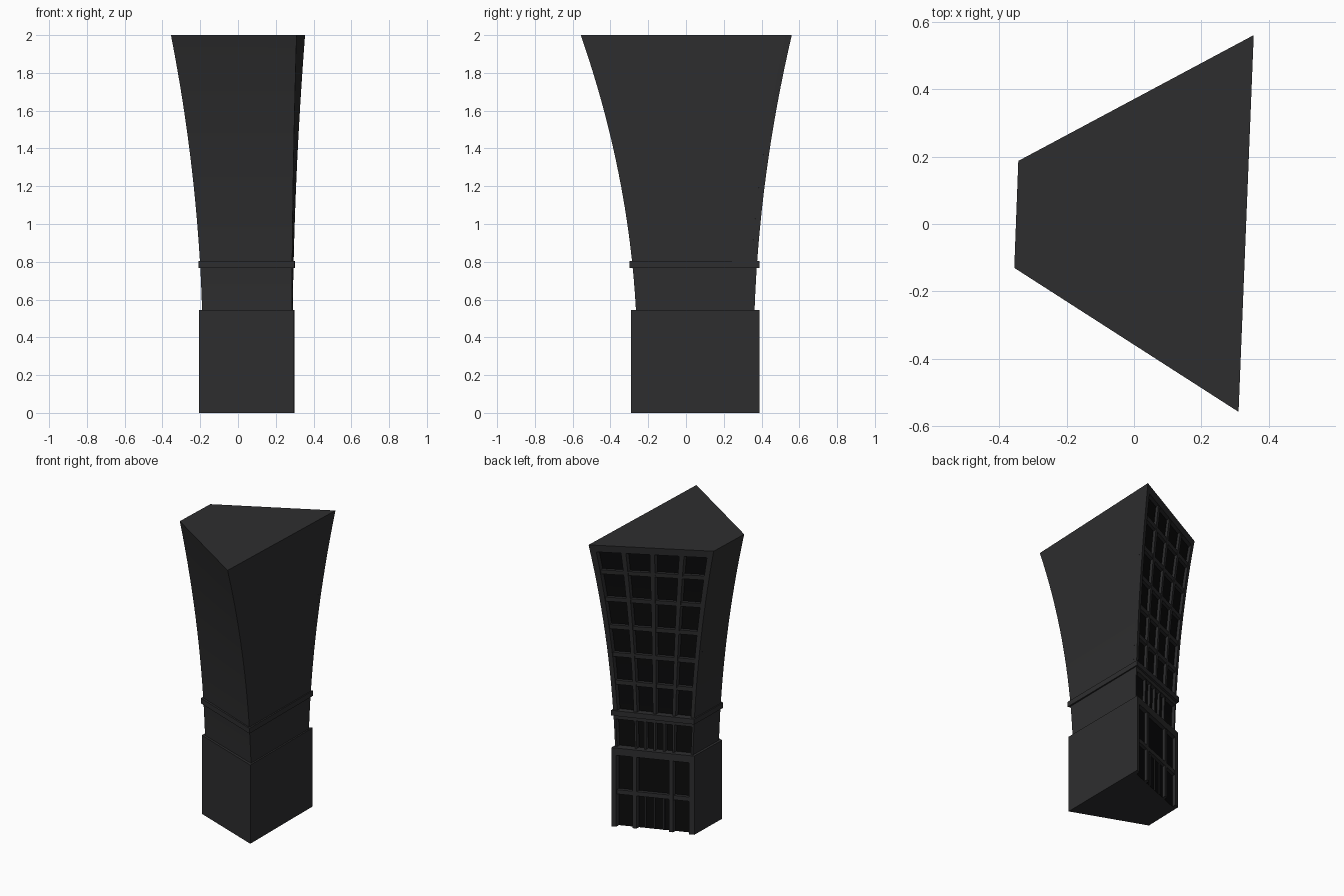
import bpy, bmesh
from mathutils import Vector

if "Cube" in bpy.data.objects:
    bpy.data.objects.remove(bpy.data.objects["Cube"])

DEPTH = 0.03   # how far the glass sits behind the frame


def material(name, v):
    m = bpy.data.materials.new(name)
    m.diffuse_color = (v, v, v * 1.05, 1)
    m.use_nodes = True
    m.node_tree.nodes["Principled BSDF"].inputs["Base Color"].default_value = m.diffuse_color
    return m


STONE = material("dark_stone", 0.027)
GLASS = material("black_glass", 0.0035)


# Four-cornered floor plans: front left, front right, back right, back left
BASE = [(-0.207, -0.10), (0.297, -0.29), (0.30, 0.39), (-0.20, 0.195)]
NECK = [(-0.19, -0.09), (0.285, -0.265), (0.29, 0.363), (-0.183, 0.185)]
ROOF = [(-0.355, -0.13), (0.31, -0.557), (0.355, 0.56), (-0.343, 0.187)]
BAND = [(-0.21, -0.106), (0.298, -0.30), (0.302, 0.39), (-0.203, 0.20)]


def base_plan(z):
    return [Vector((x, y, z)) for x, y in BASE]


def band_plan(z):
    return [Vector((x, y, z)) for x, y in BAND]


def tower_plan(z):
    # flares out in a gentle parabola
    t = (z - 0.545) / 1.455
    f = 0.27 * t + 0.73 * t * t
    return [Vector((*a, z)).lerp(Vector((*b, z)), f) for a, b in zip(NECK, ROOF)]


def back_point(plan, u, z, d):
    # point on the glazed back wall: u across, d inward
    a, b, c, e = plan(z)
    right = c + (b - c).normalized() * d
    left = e + (a - e).normalized() * d
    return right.lerp(left, u)


def loft(bm, rings, glazed=False):
    loops = [[bm.verts.new(p) for p in r] for r in rings]
    for lo, hi in zip(loops, loops[1:]):
        for i in range(4):
            j = (i + 1) % 4
            f = bm.faces.new((lo[i], lo[j], hi[j], hi[i]))
            if glazed and i == 2:
                f.material_index = 1
    bm.faces.new(loops[0][::-1])
    bm.faces.new(loops[-1])


def levels(z0, z1):
    n = max(1, round((z1 - z0) / 0.09))
    return [z0 + (z1 - z0) * i / n for i in range(n + 1)]


def finish(bm, name):
    bmesh.ops.recalc_face_normals(bm, faces=bm.faces)
    me = bpy.data.meshes.new(name)
    bm.to_mesh(me)
    bm.free()
    me.materials.append(STONE)
    me.materials.append(GLASS)
    ob = bpy.data.objects.new(name, me)
    bpy.context.collection.objects.link(ob)
    return ob


def core(name, plan, z0, z1):
    # solid body with its back wall set in
    bm = bmesh.new()
    rings = []
    for z in levels(z0, z1):
        a, b, _, _ = plan(z)
        rings.append([a, b, back_point(plan, 0, z, DEPTH), back_point(plan, 1, z, DEPTH)])
    loft(bm, rings, glazed=True)
    return finish(bm, name)


def frame(name, plan, bars):
    # each bar: u0, u1, z0, z1, setback of its face
    bm = bmesh.new()
    for u0, u1, z0, z1, s in bars:
        loft(bm, [[back_point(plan, u0, z, DEPTH), back_point(plan, u0, z, s),
                   back_point(plan, u1, z, s), back_point(plan, u1, z, DEPTH)]
                  for z in levels(z0, z1)])
    return finish(bm, name)


# Base block with entrance glazing
core("base_block", base_plan, 0, 0.545)
bars = [(0, 0.06, 0, 0.545, 0), (0.935, 1, 0, 0.545, 0), (0.06, 0.935, 0.495, 0.545, 0),
        (0.06, 0.935, 0.225, 0.255, 0.006)]
bars += [(u - 0.025, u + 0.025, 0, 0.495, 0.004) for u in (0.275, 0.715)]
bars += [(u - 0.006, u + 0.006, 0, 0.225, 0.024) for u in (0.385, 0.495, 0.605)]
frame("base_frame", base_plan, bars)

# Flared tower, neck and upper floors in one body
core("tower_body", tower_plan, 0.545, 2.0)

# Neck windows
bars = [(0, 0.025, 0.545, 0.80, 0), (0.975, 1, 0.545, 0.80, 0), (0.025, 0.975, 0.74, 0.80, 0)]
bars += [(u - 0.012, u + 0.012, 0.545, 0.74, 0.006) for u in (0.26, 0.38, 0.5, 0.62, 0.74)]
frame("neck_frame", tower_plan, bars)

# Upper window grid, four bays by six floors
bars = [(0, 0.05, 0.80, 2.0, 0), (0.955, 1, 0.80, 2.0, 0), (0.05, 0.955, 1.95, 2.0, 0)]
bars += [(u - 0.02, u + 0.02, 0.80, 1.95, 0.003) for u in (0.27, 0.505, 0.745)]
bars += [(0.05, 0.955, z - 0.015, z + 0.015, 0.006) for z in (1.0, 1.2, 1.4, 1.6, 1.8)]
frame("window_grid", tower_plan, bars)

# Projecting band between neck and upper floors
bm = bmesh.new()
loft(bm, [band_plan(0.767), band_plan(0.803)])
finish(bm, "cornice_band")

# Smooth the curved walls while keeping the corners sharp
for ob in bpy.data.objects:
    ob.select_set(True)
    bpy.context.view_layer.objects.active = ob
bpy.ops.object.shade_smooth_by_angle()
